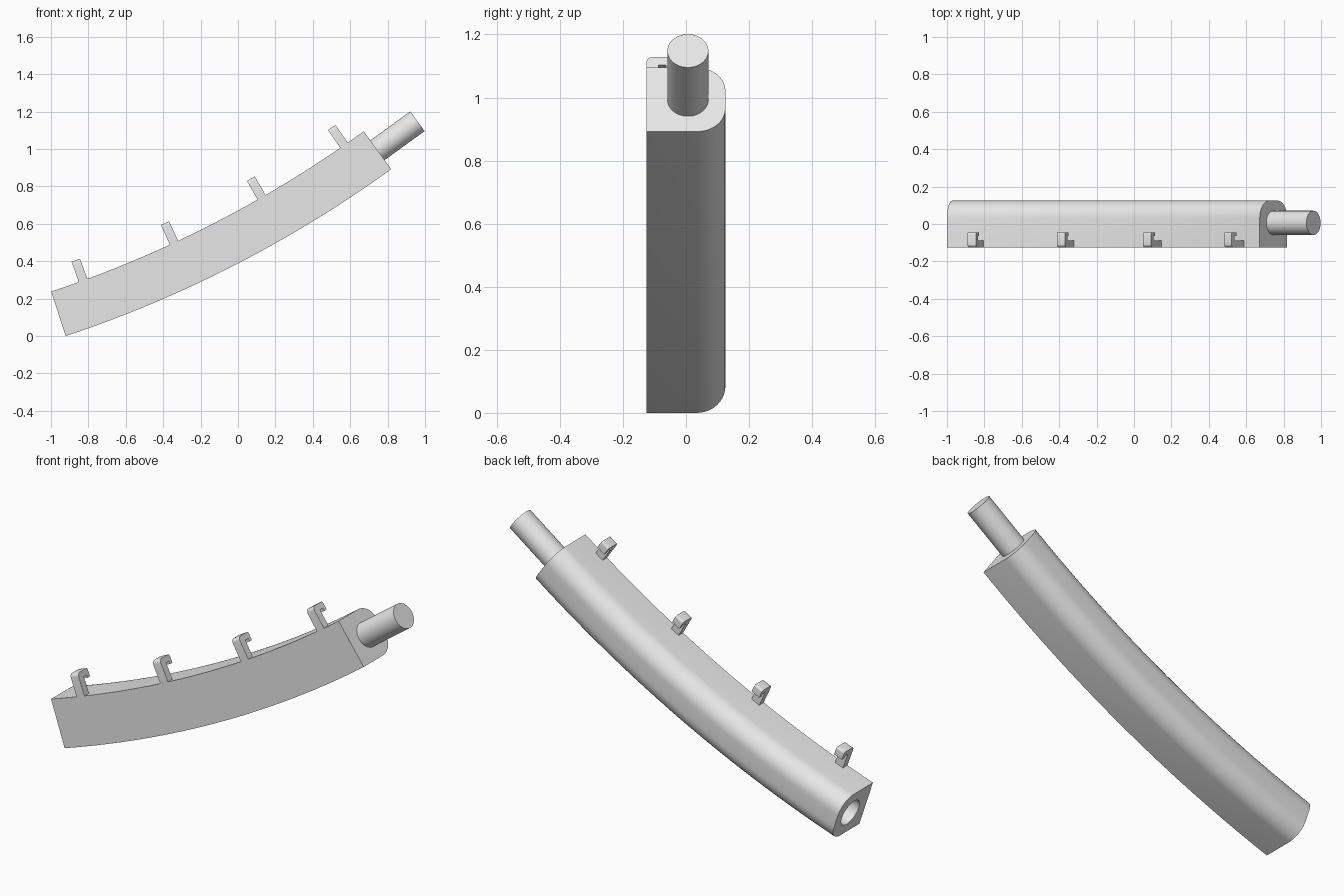
import bpy, bmesh
from math import sin, cos, asin, radians, pi
from mathutils import Vector

cube = bpy.data.objects.get("Cube")
if cube:
    bpy.data.objects.remove(cube, do_unlink=True)

# Arc of the body's centre line, in the xz plane
R = 6.30
T0, T1 = radians(18.4), radians(35.9)
HALF = 0.125
CX = -0.96 - R * sin(T0)
CZ = 0.1187 + R * cos(T0)
AXIS_Y = 0.006

grey = bpy.data.materials.new("plain grey")
grey.use_nodes = True
grey.diffuse_color = (0.8, 0.8, 0.8, 1)
grey.node_tree.nodes["Principled BSDF"].inputs["Base Color"].default_value = (0.8, 0.8, 0.8, 1)


def on_arc(t, y=0, n=0):
    """Point at arc angle t, offset sideways by y and upward by n."""
    return Vector((CX + (R - n) * sin(t), y, CZ - (R - n) * cos(t)))


def sweep(name, profile, start, end, steps):
    """Sweep a closed (y, n) profile along the arc and cap both ends."""
    bm = bmesh.new()
    rings = []
    for i in range(steps + 1):
        t = start + (end - start) * i / steps
        rings.append([bm.verts.new(on_arc(t, y, n)) for y, n in profile])
    count = len(profile)
    for a, b in zip(rings, rings[1:]):
        for j in range(count):
            k = (j + 1) % count
            bm.faces.new((a[j], a[k], b[k], b[j]))
    bm.faces.new(rings[0])
    bm.faces.new(rings[-1])
    bmesh.ops.recalc_face_normals(bm, faces=bm.faces)
    mesh = bpy.data.meshes.new(name)
    bm.to_mesh(mesh)
    bm.free()
    mesh.materials.append(grey)
    obj = bpy.data.objects.new(name, mesh)
    bpy.context.collection.objects.link(obj)
    return obj


def rod(name, t, radius, before, after):
    """Cylinder along the tangent at arc angle t."""
    tangent = Vector((cos(t), 0, sin(t)))
    bpy.ops.mesh.primitive_cylinder_add(
        vertices=48, radius=radius, depth=before + after,
        location=on_arc(t, AXIS_Y) + tangent * (after - before) / 2,
        rotation=(0, pi / 2 - t, 0))
    obj = bpy.context.object
    obj.name = name
    obj.data.materials.append(grey)
    return obj


def activate(obj):
    bpy.ops.object.select_all(action='DESELECT')
    obj.select_set(True)
    bpy.context.view_layer.objects.active = obj


def corner(y, n, radius, first, last, steps):
    """Rounded corner about (y, n), angles in degrees."""
    return [(y + radius * cos(radians(first + (last - first) * i / steps)),
             n + radius * sin(radians(first + (last - first) * i / steps)))
            for i in range(steps + 1)]


# Curved body: flat front, rounded back edges
ROUND = 0.09
inner = HALF - ROUND
profile = [(-HALF, HALF), (-HALF, -HALF)]
profile += corner(inner, -inner, ROUND, -90, 0, 10)
profile += corner(inner, inner, ROUND, 0, 90, 10)
body = sweep("curved_body", profile, T0, T1, 32)

# Socket bored into the low end
cutter = rod("socket_cutter", T0, 0.07, 0.1, 0.28)
cutter.hide_render = True
activate(body)
bore = body.modifiers.new("socket", 'BOOLEAN')
bore.operation = 'DIFFERENCE'
bore.solver = 'EXACT'
bore.object = cutter
bpy.ops.object.modifier_apply(modifier=bore.name)
bpy.data.objects.remove(cutter, do_unlink=True)

# Peg on the high end
peg = rod("peg", T1, 0.065, 0.02, 0.264)

# Four hooks along the top front edge
top = HALF + 0.115
hook_profile = [(-HALF, HALF - 0.01), (-0.088, HALF - 0.01), (-0.088, top - 0.03),
                (-0.064, top - 0.03), (-0.064, top - 0.045), (-0.045, top - 0.045)]
hook_profile += corner(-0.055, top - 0.01, 0.01, 0, 90, 4)
hook_profile += corner(-HALF + 0.018, top - 0.018, 0.018, 90, 180, 5)
parts = [body, peg]
for i, x in enumerate((-0.828, -0.342, 0.126, 0.567)):
    t = asin((x - CX) / (R - HALF))
    half_width = 0.025 / R
    parts.append(sweep(f"hook_{i + 1}", hook_profile, t - half_width, t + half_width, 1))

for obj in parts:
    activate(obj)
    bpy.ops.object.shade_smooth_by_angle(angle=radians(35))
